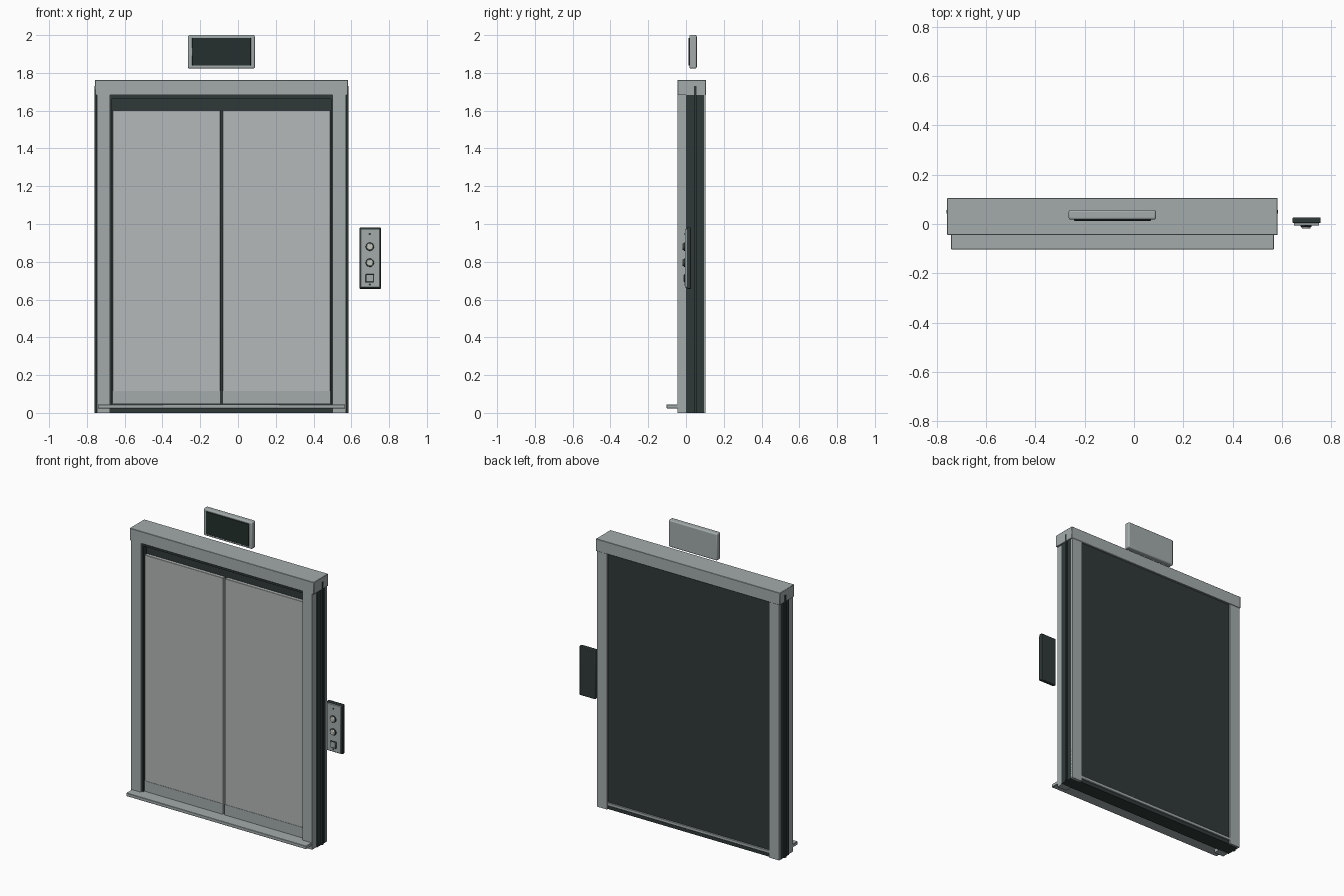
import bpy, math

if "Cube" in bpy.data.objects:
    bpy.data.objects.remove(bpy.data.objects["Cube"])

CX = -0.0875  # centre line of the doorway


def material(name, rgb):
    m = bpy.data.materials.new(name)
    m.diffuse_color = (*rgb, 1)
    m.use_nodes = True
    m.node_tree.nodes["Principled BSDF"].inputs["Base Color"].default_value = m.diffuse_color
    return m


STEEL = material("steel", (0.37, 0.41, 0.41))
DOOR = material("door_steel", (0.46, 0.48, 0.48))
DARK = material("dark_metal", (0.028, 0.042, 0.04))
BLACK = material("dark_glass", (0.018, 0.03, 0.027))
LIT = material("button_face", (0.55, 0.57, 0.52))


def finish(o, name, mat, bevel=0, segments=2):
    o.name = name
    o.data.materials.append(mat)
    if bevel:
        b = o.modifiers.new("bevel", 'BEVEL')
        b.width, b.segments = bevel, segments
        bpy.ops.object.shade_smooth_by_angle(angle=math.radians(35))
    return o


def box(name, x, y, z, mat, bevel=0, segments=2):
    """Box from (min, max) ranges."""
    bpy.ops.mesh.primitive_cube_add(size=1, location=[sum(r) / 2 for r in (x, y, z)])
    o = bpy.context.object
    o.scale = [r[1] - r[0] for r in (x, y, z)]
    bpy.ops.object.transform_apply(location=False, rotation=False, scale=True)
    return finish(o, name, mat, bevel, segments)


def disc(name, x, z, y, radius, mat, bevel=0):
    bpy.ops.mesh.primitive_cylinder_add(vertices=32, radius=radius, depth=y[1] - y[0],
                                        location=(x, sum(y) / 2, z),
                                        rotation=(math.pi / 2, 0, 0))
    o = finish(bpy.context.object, name, mat, bevel)
    bpy.ops.object.shade_smooth_by_angle(angle=math.radians(35))
    return o


def span(side, a, b):
    """Range mirrored about the doorway centre line."""
    return tuple(sorted((CX + side * a, CX + side * b)))


# Dark core behind the doors, with the thin flange showing at both sides
box("core_panel", (CX - 0.664, CX + 0.664), (0.0, 0.094), (0, 1.70), DARK)
box("core_flange", (CX - 0.672, CX + 0.672), (0.042, 0.056), (0, 1.73), DARK)

# Header and sill
box("header", (CX - 0.67, CX + 0.67), (-0.045, 0.106), (1.682, 1.762), STEEL, 0.002, 1)
box("sill", (CX - 0.655, CX + 0.655), (-0.103, 0.101), (0.024, 0.045), STEEL, 0.002, 1)
box("door_track", (CX - 0.585, CX + 0.585), (-0.03, 0.0), (1.662, 1.682), DARK)

for side, tag in ((-1, "left"), (1, "right")):
    # Jambs at the front and back of the core
    box("front_jamb_" + tag, span(side, 0.589, 0.659), (-0.045, 0.0), (0, 1.69), STEEL)
    box("back_jamb_" + tag, span(side, 0.589, 0.664), (0.088, 0.104), (0, 1.69), STEEL)
    box("reveal_" + tag, span(side, 0.58, 0.589), (-0.032, 0.0), (0.045, 1.682), DARK)
    # Sliding door leaf with kick plate
    leaf = span(side, 0.006, 0.577)
    box("door_" + tag, leaf, (-0.022, 0.005), (0.047, 1.602), DOOR, 0.002, 1)
    box("kick_plate_" + tag, leaf, (-0.024, -0.018), (0.047, 0.116), STEEL)

# Floor indicator above the header
box("indicator_case", (-0.265, 0.089), (0.018, 0.057), (1.823, 2.0), STEEL, 0.008, 3)
box("indicator_screen", (-0.244, 0.068), (0.013, 0.025), (1.838, 1.986), BLACK, 0.002, 1)

# Call station
PX = 0.7
box("call_box", (PX - 0.057, PX + 0.057), (0.004, 0.027), (0.657, 0.981), DARK, 0.004)
box("call_plate", (PX - 0.051, PX + 0.051), (-0.006, 0.008), (0.664, 0.974), STEEL, 0.003)
for i, z in enumerate((0.88, 0.795)):
    disc(f"button_ring_{i}", PX - 0.002, z, (-0.012, -0.004), 0.022, DARK, 0.002)
    disc(f"button_{i}", PX - 0.002, z, (-0.019, -0.006), 0.018, LIT, 0.004)
for i, z in enumerate((0.947, 0.68)):
    disc(f"screw_{i}", PX - 0.002, z, (-0.008, -0.004), 0.006, DARK)
box("key_frame", (PX - 0.024, PX + 0.02), (-0.01, -0.004), (0.69, 0.734), DARK, 0.001, 1)
box("key_plate", (PX - 0.02, PX + 0.016), (-0.012, -0.006), (0.694, 0.73), STEEL, 0.001, 1)
